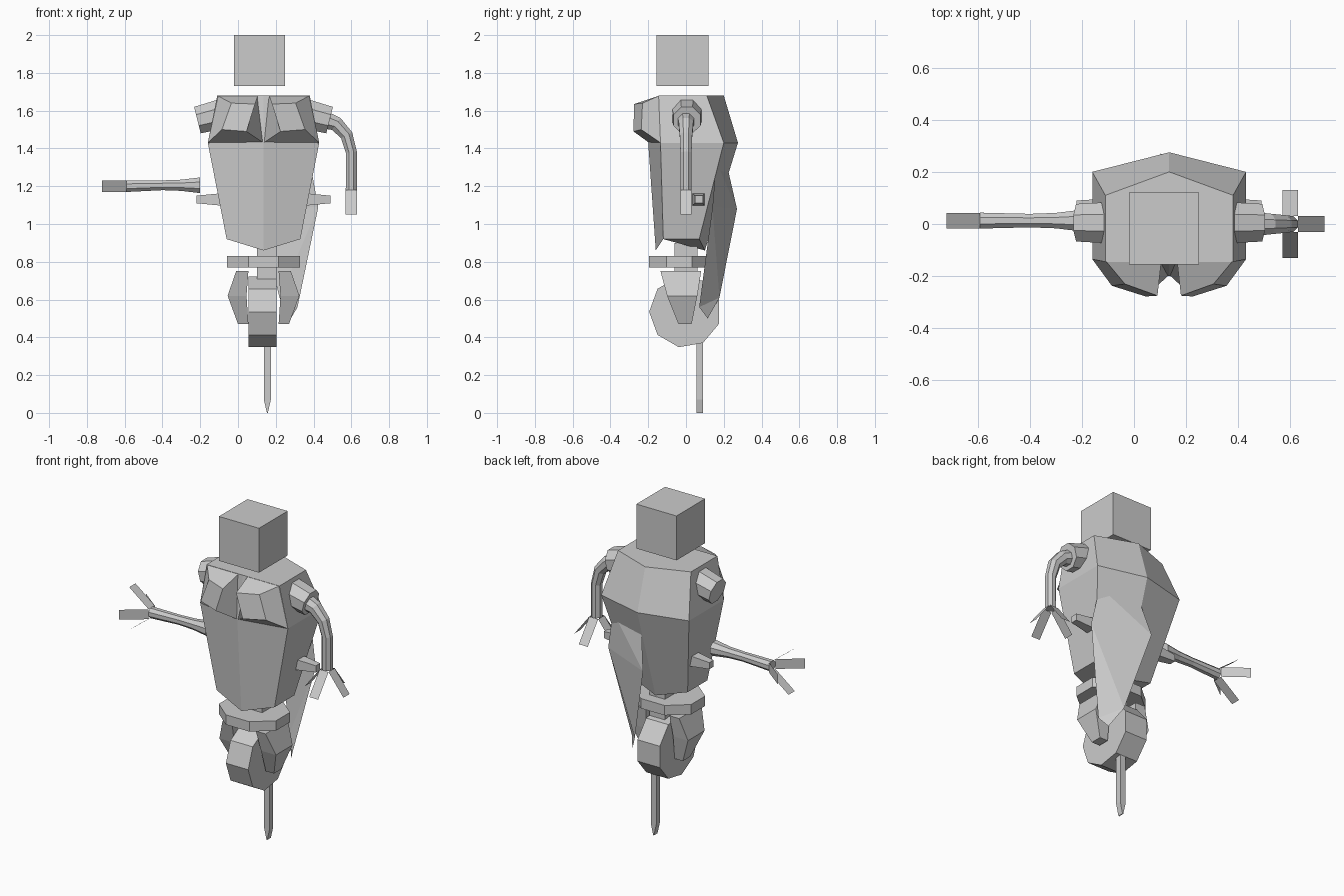
import bpy, bmesh, math
from mathutils import Vector

if "Cube" in bpy.data.objects:
    bpy.data.objects.remove(bpy.data.objects["Cube"])

CX = 0.135  # body centre line

grey = bpy.data.materials.new("plain_grey")
grey.diffuse_color = (0.6, 0.6, 0.6, 1)
grey.use_nodes = True
grey.node_tree.nodes["Principled BSDF"].inputs["Base Color"].default_value = grey.diffuse_color


def finish(name, bm):
    bmesh.ops.recalc_face_normals(bm, faces=bm.faces)
    me = bpy.data.meshes.new(name)
    bm.to_mesh(me)
    bm.free()
    me.materials.append(grey)
    ob = bpy.data.objects.new(name, me)
    bpy.context.collection.objects.link(ob)
    return ob


def loft(name, rings, caps=True):
    """Skin a list of rings that have equal point counts."""
    bm = bmesh.new()
    vs = [[bm.verts.new(p) for p in r] for r in rings]
    n = len(vs[0])
    for a, b in zip(vs, vs[1:]):
        for i in range(n):
            j = (i + 1) % n
            bm.faces.new((a[i], a[j], b[j], b[i]))
    if caps:
        bm.faces.new(vs[0])
        bm.faces.new(vs[-1])
    return finish(name, bm)


def rect(x0, x1, y0, y1, z):
    return [(x0, y0, z), (x1, y0, z), (x1, y1, z), (x0, y1, z)]


def box(name, x0, x1, y0, y1, z0, z1):
    return loft(name, [rect(x0, x1, y0, y1, z0), rect(x0, x1, y0, y1, z1)])


def tube(name, path, radii, sides=8):
    """Tube along a path lying in the xz plane."""
    pts = [Vector(p) for p in path]
    rings = []
    for i, p in enumerate(pts):
        t = (pts[min(i + 1, len(pts) - 1)] - pts[max(i - 1, 0)]).normalized()
        u = Vector((0, 1, 0))
        v = t.cross(u)
        rings.append([p + radii[i] * (u * math.cos(a) + v * math.sin(a))
                      for a in (2 * math.pi * (k + 0.5) / sides for k in range(sides))])
    return loft(name, rings)


def hand(name, wrist, along):
    """Four flat fingers splayed around the wrist."""
    bm = bmesh.new()
    w, d = Vector(wrist), Vector(along)
    u = Vector((0, 1, 0))
    v = d.cross(u)
    for out, side in ((u, v), (-u, v), (v, u), (-v, u)):
        base = w + out * 0.03
        tip = base + d * 0.13 + out * 0.1
        s = side * 0.03
        bm.faces.new([bm.verts.new(p) for p in (base - s, base + s, tip + s, tip - s)])
    return finish(name, bm)


def torso_ring(front, side_front, side_back, back):
    (fy, fz), (by, bz) = front, back
    (ax, ay, az), (cx, cy, cz) = side_front, side_back
    return [(CX, fy, fz), (CX + ax, ay, az), (CX + cx, cy, cz),
            (CX, by, bz), (CX - cx, cy, cz), (CX - ax, ay, az)]


# Head
box("head", -0.02, 0.25, -0.155, 0.12, 1.73, 2.0)

# Torso
loft("torso", [
    torso_ring((-0.145, 1.68), (0.245, -0.145, 1.68), (0.245, 0.11, 1.68), (0.2, 1.68)),
    torso_ring((-0.2, 1.43), (0.295, -0.135, 1.43), (0.295, 0.2, 1.43), (0.275, 1.43)),
    torso_ring((-0.16, 0.86), (0.195, -0.12, 0.92), (0.195, 0.07, 0.92), (0.1, 0.86)),
])

for s, label in ((-1, "left"), (1, "right")):
    def m(pts):
        return [(CX + s * x, y, z) for x, y, z in pts]

    # Chest plates
    loft("chest_plate_" + label, [
        m([(0.245, -0.14, 1.68), (0.03, -0.14, 1.68), (0, -0.195, 1.43), (0.295, -0.135, 1.43)]),
        m([(0.17, -0.23, 1.64), (0.045, -0.275, 1.635), (0.09, -0.278, 1.49), (0.22, -0.237, 1.5)]),
    ])
    # Shoulder sockets
    tube("shoulder_" + label, m([(0.23, 0.005, 1.58), (0.35, 0.005, 1.55)]), [0.085, 0.078])
    # Side spikes
    loft("side_spike_" + label, [
        m([(0.2, 0.03, 1.095), (0.2, 0.1, 1.095), (0.2, 0.1, 1.165), (0.2, 0.03, 1.165)]),
        m([(0.355, 0.048, 1.11), (0.355, 0.09, 1.11), (0.355, 0.09, 1.15), (0.355, 0.048, 1.15)]),
    ])
    # Hip guards
    loft("hip_guard_" + label, [
        m(rect(0.08, 0.145, -0.135, 0.08, 0.75)),
        m(rect(0.09, 0.19, -0.1, 0.06, 0.62)),
        m(rect(0.08, 0.135, -0.04, 0.03, 0.47)),
    ])

# Bent right arm and its hand
tube("arm_right",
     [(0.46, 0, 1.55), (0.52, 0, 1.53), (0.575, 0, 1.47), (0.6, 0, 1.38), (0.6, 0, 1.18)],
     [0.05, 0.042, 0.036, 0.032, 0.032])
hand("hand_right", (0.6, 0, 1.18), (0, 0, -1))

# Detached straight left arm and its hand
tube("arm_left",
     [(-0.2, 0.013, 1.205), (-0.3, 0.013, 1.205), (-0.4, 0.013, 1.205), (-0.59, 0.013, 1.2)],
     [0.045, 0.032, 0.028, 0.033])
hand("hand_left", (-0.59, 0.013, 1.2), (-1, 0, 0))

# Back plate hanging on the right side
bm = bmesh.new()
p = [bm.verts.new(c) for c in (
    (0.38, 0.16, 1.33), (0.15, 0.215, 1.32), (0.1, 0.27, 1.08), (0.22, 0.177, 0.61),
    (0.28, 0.115, 0.5), (0.315, 0.07, 0.56), (0.425, 0.14, 1.09))]
bm.faces.new((p[0], p[1], p[2]))
bm.faces.new((p[0], p[2], p[6]))
bm.faces.new((p[6], p[2], p[3]))
bm.faces.new((p[6], p[3], p[5]))
bm.faces.new((p[5], p[3], p[4]))
finish("back_plate", bm)

# Waist column and belt
box("waist", 0.1, 0.205, -0.06, 0.06, 0.66, 0.9)
loft("belt", [[(CX + 0.208 * math.cos(a), -0.035 + 0.175 * math.sin(a), z)
               for a in (math.pi * (k + 0.5) / 4 for k in range(8))]
              for z in (0.77, 0.83)])

# Nine-sided wheel
loft("wheel", [[(x, -0.005 + 0.19 * math.cos(a), 0.535 + 0.19 * math.sin(a))
                for a in (math.pi + 2 * math.pi * k / 9 for k in range(9))]
               for x in (0.055, 0.205)])

# Peg with a wedge tip
loft("peg", [rect(0.153, 0.158, 0.055, 0.09, 0), rect(0.137, 0.174, 0.055, 0.09, 0.07),
             rect(0.137, 0.174, 0.055, 0.09, 0.45)])
